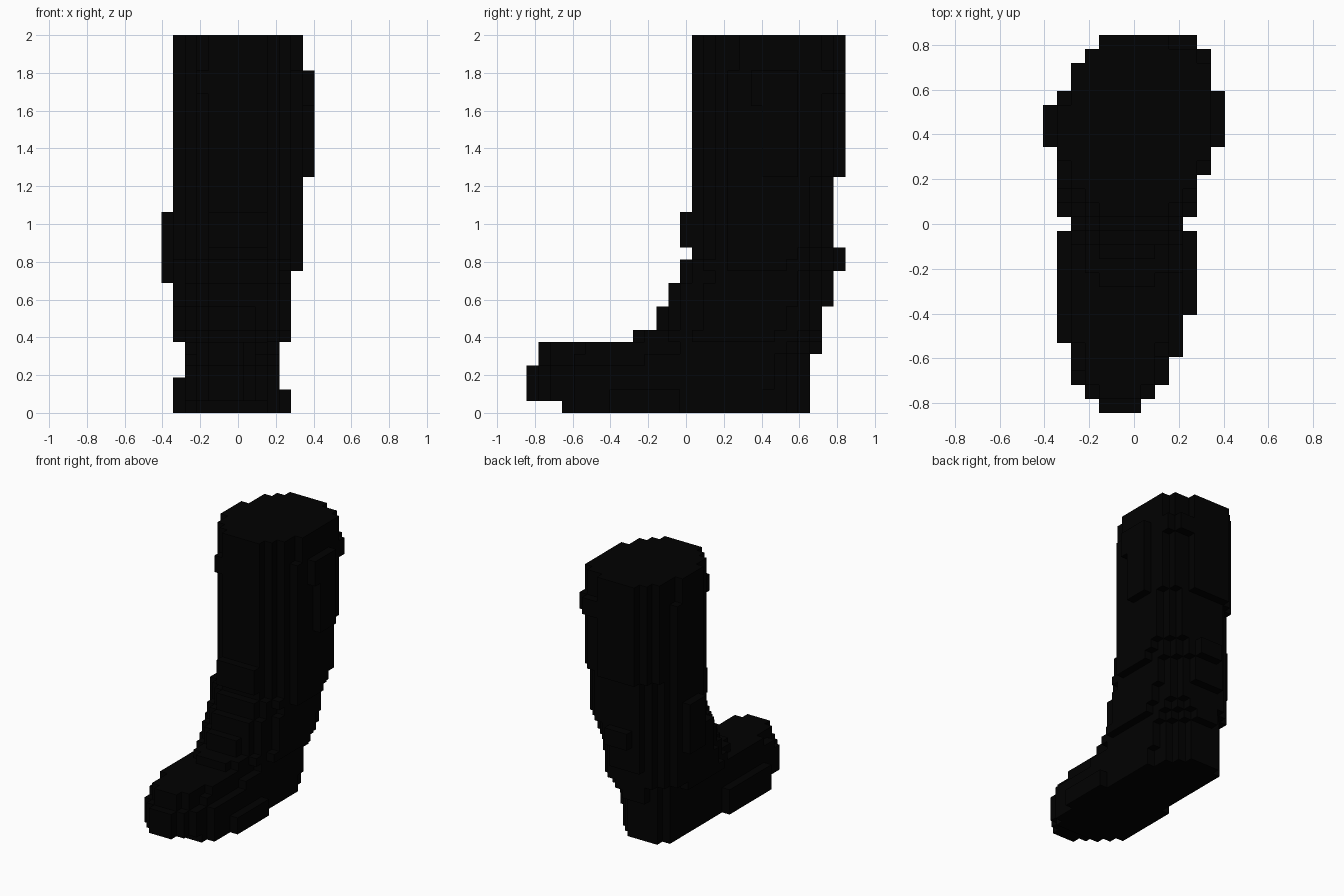
import bpy, bmesh
from mathutils import Vector

if "Cube" in bpy.data.objects:
    bpy.data.objects.remove(bpy.data.objects["Cube"])

V = 0.0625                                    # voxel size
ORIGIN = Vector((-6.5 * V, -13.5 * V, 0))     # corner of cell (0, 0, 0)

mat = bpy.data.materials.new("near_black")
mat.use_nodes = True
COL = (0.0003, 0.0003, 0.0003, 1)
mat.diffuse_color = COL
mat.node_tree.nodes["Principled BSDF"].inputs["Base Color"].default_value = COL


def slab(cells, k0, k1, x0, x1, y0, y1, fl="", fr="", br="", bl=""):
    """Fill layers k0..k1 with a box whose corners are stepped off.
    Each corner lists the voxels missing from each row, from the front
    (fl, fr) or from the back (br, bl); l is -x and r is +x."""
    def cut(steps, row):
        return int(steps[row]) if row < len(steps) else 0
    for j in range(y0, y1):
        f, b = j - y0, y1 - 1 - j
        left = x0 + max(cut(fl, f), cut(bl, b))
        right = x1 - max(cut(fr, f), cut(br, b))
        for i in range(left, right):
            cells.update((i, j, k) for k in range(k0, k1 + 1))


# Foot: sole, rounded toe, heel and the ball of the foot
foot = set()
for row in (
    (0, 0, 2, 10, 3, 24, "1", "1", "3211", "1"),
    (1, 1, 2, 10, 0, 24, "21", "3211", "3211", "1"),
    (2, 3, 2, 10, 0, 24, "21", "3211", "321", "1"),
    (4, 4, 2, 9, 1, 10, "21", "211"),
    (4, 4, 2, 10, 7, 24, "", "111", "321", "1"),
    (5, 5, 2, 9, 1, 10, "2111", "2111"),
    (5, 5, 2, 10, 9, 25, "", "1111", "321", "21"),
    (0, 2, 1, 2, 5, 13),
    (0, 1, 10, 11, 7, 13),
):
    slab(foot, *row)

# Leg: instep, ankle and shaft
leg = set()
for row in (
    (6, 6, 2, 10, 9, 25, "211", "211", "21", "21"),
    (6, 6, 1, 11, 14, 21),
    (7, 8, 1, 11, 11, 25, "3211", "3211", "211", "21"),
    (9, 10, 1, 11, 12, 26, "3211", "211", "321", "321"),
    (11, 11, 1, 11, 13, 26, "321", "211", "321", "321"),
    (12, 12, 1, 12, 13, 26, "321", "3211", "3211", "321"),
    (13, 13, 1, 12, 14, 26, "3211", "321", "321", "321"),
    (14, 19, 1, 12, 14, 26, "3211", "321", "21", "321"),
    (20, 26, 1, 12, 14, 27, "3211", "321", "31", "3211"),
    (27, 28, 1, 12, 14, 27, "2211", "321", "1", "3211"),
    (29, 31, 1, 12, 14, 27, "3211", "3211", "31", "32111"),
    # one-voxel swellings: outer, inner, heel tendon, shin
    (11, 16, 0, 1, 19, 22),
    (20, 25, 12, 13, 20, 23),
    (26, 28, 12, 13, 19, 23),
    (12, 13, 5, 8, 26, 27),
    (14, 16, 4, 9, 13, 14),
):
    slab(leg, *row)

filled = foot | leg
DIRS = [Vector(d) for d in ((1, 0, 0), (-1, 0, 0), (0, 1, 0), (0, -1, 0), (0, 0, 1), (0, 0, -1))]


def voxel_object(name, cells):
    """Skin the cells with only their outward faces, merging flat areas."""
    bm = bmesh.new()
    for c in sorted(cells):
        for d in DIRS:
            if tuple(int(a + b) for a, b in zip(c, d)) in filled:
                continue
            u = Vector((abs(d.y), abs(d.z), abs(d.x)))
            w = d.cross(u)
            mid = Vector(c) + Vector((0.5, 0.5, 0.5)) + d * 0.5
            quad = [mid + (u * a + w * b) * 0.5 for a, b in ((-1, -1), (1, -1), (1, 1), (-1, 1))]
            bm.faces.new([bm.verts.new(ORIGIN + p * V) for p in quad])
    bmesh.ops.remove_doubles(bm, verts=bm.verts[:], dist=1e-4)
    bmesh.ops.dissolve_limit(bm, angle_limit=0.01, verts=bm.verts[:], edges=bm.edges[:])
    me = bpy.data.meshes.new(name)
    bm.to_mesh(me)
    bm.free()
    me.materials.append(mat)
    ob = bpy.data.objects.new(name, me)
    bpy.context.collection.objects.link(ob)


voxel_object("foot", foot)
voxel_object("leg_shaft", leg)
